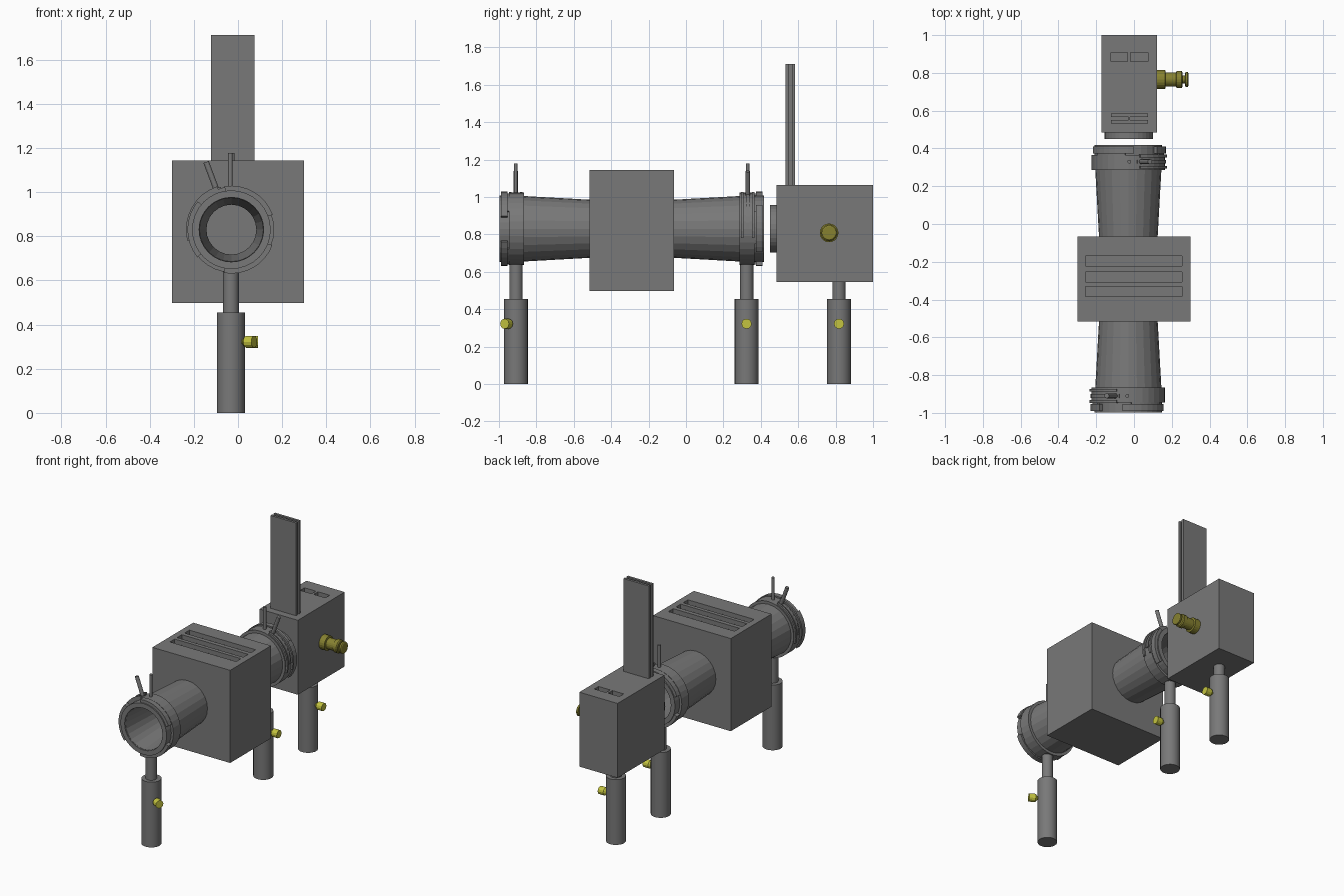
import bpy, bmesh, math
from mathutils import Matrix, Vector

if "Cube" in bpy.data.objects:
    bpy.data.objects.remove(bpy.data.objects["Cube"])

AX, AZ = -0.03, 0.83          # optical axis
CENTRE = Vector((AX, -0.29, AZ))


def material(name, rgb):
    m = bpy.data.materials.new(name)
    m.diffuse_color = (*rgb, 1)
    m.use_nodes = True
    m.node_tree.nodes["Principled BSDF"].inputs["Base Color"].default_value = m.diffuse_color
    return m


GREY = material("dark_grey", (0.19, 0.19, 0.19))
YELLOW = material("bright_yellow", (0.55, 0.55, 0.05))
BRASS = material("dark_brass", (0.24, 0.22, 0.03))


def finish(bm, name, mat, matrix=None, smooth=False):
    bmesh.ops.recalc_face_normals(bm, faces=bm.faces)
    if matrix:
        bm.transform(matrix)
    me = bpy.data.meshes.new(name)
    bm.to_mesh(me)
    bm.free()
    me.materials.append(mat)
    ob = bpy.data.objects.new(name, me)
    bpy.context.collection.objects.link(ob)
    if smooth:
        bpy.ops.object.select_all(action='DESELECT')
        ob.select_set(True)
        bpy.context.view_layer.objects.active = ob
        bpy.ops.object.shade_smooth_by_angle(angle=math.radians(35))
    return ob


def lathe(name, profile, mat, matrix, sides=24, closed=False, smooth=False):
    """Revolve (radius, height) points about local z."""
    bm = bmesh.new()
    rings = []
    for r, h in profile:
        rings.append([bm.verts.new((r * math.cos(2 * math.pi * i / sides),
                                    r * math.sin(2 * math.pi * i / sides), h))
                      for i in range(sides)])
    pairs = list(zip(rings, rings[1:]))
    if closed:
        pairs.append((rings[-1], rings[0]))
    else:
        bm.faces.new(rings[0])
        bm.faces.new(rings[-1])
    for a, b in pairs:
        for i in range(sides):
            j = (i + 1) % sides
            bm.faces.new((a[i], a[j], b[j], b[i]))
    return finish(bm, name, mat, matrix, smooth)


def arc(name, r0, r1, y0, y1, a0, a1, matrix, steps=8):
    """Curved block around the local y axis, angles in degrees from +x."""
    bm = bmesh.new()
    secs = []
    for i in range(steps + 1):
        a = math.radians(a0 + (a1 - a0) * i / steps)
        secs.append([bm.verts.new((r * math.cos(a), y, r * math.sin(a)))
                     for r, y in ((r0, y0), (r1, y0), (r1, y1), (r0, y1))])
    bm.faces.new(secs[0])
    bm.faces.new(secs[-1])
    for s, t in zip(secs, secs[1:]):
        for i in range(4):
            j = (i + 1) % 4
            bm.faces.new((s[i], s[j], t[j], t[i]))
    return finish(bm, name, GREY, matrix)


def boxes(name, spans):
    """One object of axis-aligned boxes (x0, x1, y0, y1, z0, z1)."""
    bm = bmesh.new()
    for x0, x1, y0, y1, z0, z1 in spans:
        m = (Matrix.Translation(((x0 + x1) / 2, (y0 + y1) / 2, (z0 + z1) / 2))
             @ Matrix.Diagonal((x1 - x0, y1 - y0, z1 - z0, 1)))
        bmesh.ops.create_cube(bm, size=1, matrix=m)
    return finish(bm, name, GREY)


def slotted_box(name, span, slots, depth=0.03):
    """Box with rectangular recesses (x0, x1, y0, y1) in its top."""
    box = boxes(name, [span])
    top = span[5]
    cutter = boxes(name + "_cutter", [(*s, top - depth, top + 0.05) for s in slots])
    cutter.hide_render = True
    mod = box.modifiers.new("slots", 'BOOLEAN')
    mod.operation, mod.solver, mod.object = 'DIFFERENCE', 'EXACT', cutter
    bpy.context.view_layer.objects.active = box
    bpy.ops.object.modifier_apply(modifier=mod.name)
    bpy.data.objects.remove(cutter)


ALONG_Y = Matrix.Rotation(-math.pi / 2, 4, 'X')   # local z -> +y
ALONG_X = Matrix.Rotation(math.pi / 2, 4, 'Y')    # local z -> +x
AT_CENTRE = Matrix.Translation(CENTRE)

# Main housing with three vents
slotted_box("main_housing", (-0.30, 0.30, -0.515, -0.065, 0.498, 1.144),
            [(-0.256, 0.255, y, y + 0.053) for y in (-0.385, -0.306, -0.223)])

# Open tube, flared at both ends
lathe("lens_tube", [(0.175, -0.70), (0.175, -0.576), (0.155, -0.22), (0.155, 0.22),
                    (0.175, 0.576), (0.175, 0.70), (0.145, 0.70), (0.113, 0.30),
                    (0.113, -0.30), (0.145, -0.70)],
      GREY, AT_CENTRE @ ALONG_Y, closed=True)

# Locking collar at each end; the rear one is the front one turned half round
for end, turn in (("front", 0), ("rear", math.pi)):
    M = AT_CENTRE @ Matrix.Rotation(turn, 4, 'Z')
    lathe(end + "_collar", [(0.194, -0.656), (0.194, -0.576), (0.165, -0.576), (0.165, -0.656)],
          GREY, M @ ALONG_Y, sides=32, closed=True)
    lathe(end + "_lip", [(0.178, -0.708), (0.178, -0.65), (0.146, -0.65), (0.146, -0.708)],
          GREY, M @ ALONG_Y, sides=32, closed=True)
    for k in range(3):
        a = 20 + 120 * k
        arc(f"{end}_claw_{k}", 0.165, 0.199, -0.70, -0.664, a, a + 79, M)
        arc(f"{end}_claw_root_{k}", 0.165, 0.19, -0.67, -0.65, a + 10, a + 65, M)
    for k, y in enumerate((-0.657, -0.597)):
        arc(f"{end}_clamp_ear_{k}", 0.18, 0.206, y, y + 0.014, 108, 194, M)
    arc(end + "_clamp_strip", 0.185, 0.2, -0.63, -0.61, 104, 180, M)
    # Two radial pins: one upright, one leaning
    for name, lean, length, r in (("upright", 0, 0.348, 0.01), ("leaning", -20.5, 0.327, 0.013)):
        lathe(f"{end}_{name}_pin", [(r, 0.18), (r, length)], GREY,
              M @ Matrix.Translation((-0.005 if lean == 0 else 0, -0.62, 0))
              @ Matrix.Rotation(math.radians(lean), 4, 'Y'), sides=12)

# Support posts with yellow thumb screws
for name, y, rod_top, angle in (("front", -0.909, 0.65, -30), ("middle", 0.324, 0.65, 0),
                                ("rear", 0.818, 0.56, 0)):
    P = Matrix.Translation((AX - 0.002, y, 0))
    lathe(name + "_post", [(0.0635, 0), (0.0635, 0.455)], GREY, P, smooth=True)
    lathe(name + "_post_rod", [(0.036, 0.44), (0.036, rod_top)], GREY, P, smooth=True)
    lathe(name + "_thumb_screw",
          [(0.012, 0.05), (0.012, 0.066), (0.022, 0.074), (0.027, 0.08), (0.027, 0.122)], YELLOW,
          P @ Matrix.Translation((0, 0, 0.322)) @ Matrix.Rotation(math.radians(angle), 4, 'Z') @ ALONG_X,
          sides=12)

# Rear housing with two recesses and a short snout
slotted_box("rear_housing", (-0.172, 0.123, 0.484, 1.0, 0.545, 1.064),
            [(-0.122, -0.034, 0.86, 0.907), (-0.018, 0.073, 0.86, 0.907)])
lathe("rear_snout", [(0.113, 0.47), (0.113, 0.45), (0.128, 0.45), (0.128, 0.49)],
      GREY, Matrix.Translation((AX + 0.003, 0, AZ)) @ ALONG_Y, sides=32)

# Twin upright plates joined by a small web
boxes("upright_plates", [(-0.122, 0.074, 0.533, 0.550, 1.05, 1.711),
                         (-0.122, 0.074, 0.567, 0.584, 1.05, 1.711),
                         (-0.028, -0.020, 0.549, 0.568, 1.05, 1.711)])

# Brass connector on the right of the rear housing
lathe("brass_connector", [(0.05, 0.115), (0.05, 0.165), (0.038, 0.168), (0.038, 0.222),
                          (0.045, 0.226), (0.045, 0.252), (0.038, 0.258), (0.02, 0.258),
                          (0.02, 0.270), (0.04, 0.272), (0.04, 0.284), (0.034, 0.288)],
      BRASS, Matrix.Translation((0, 0.765, 0.808)) @ ALONG_X, sides=20)
